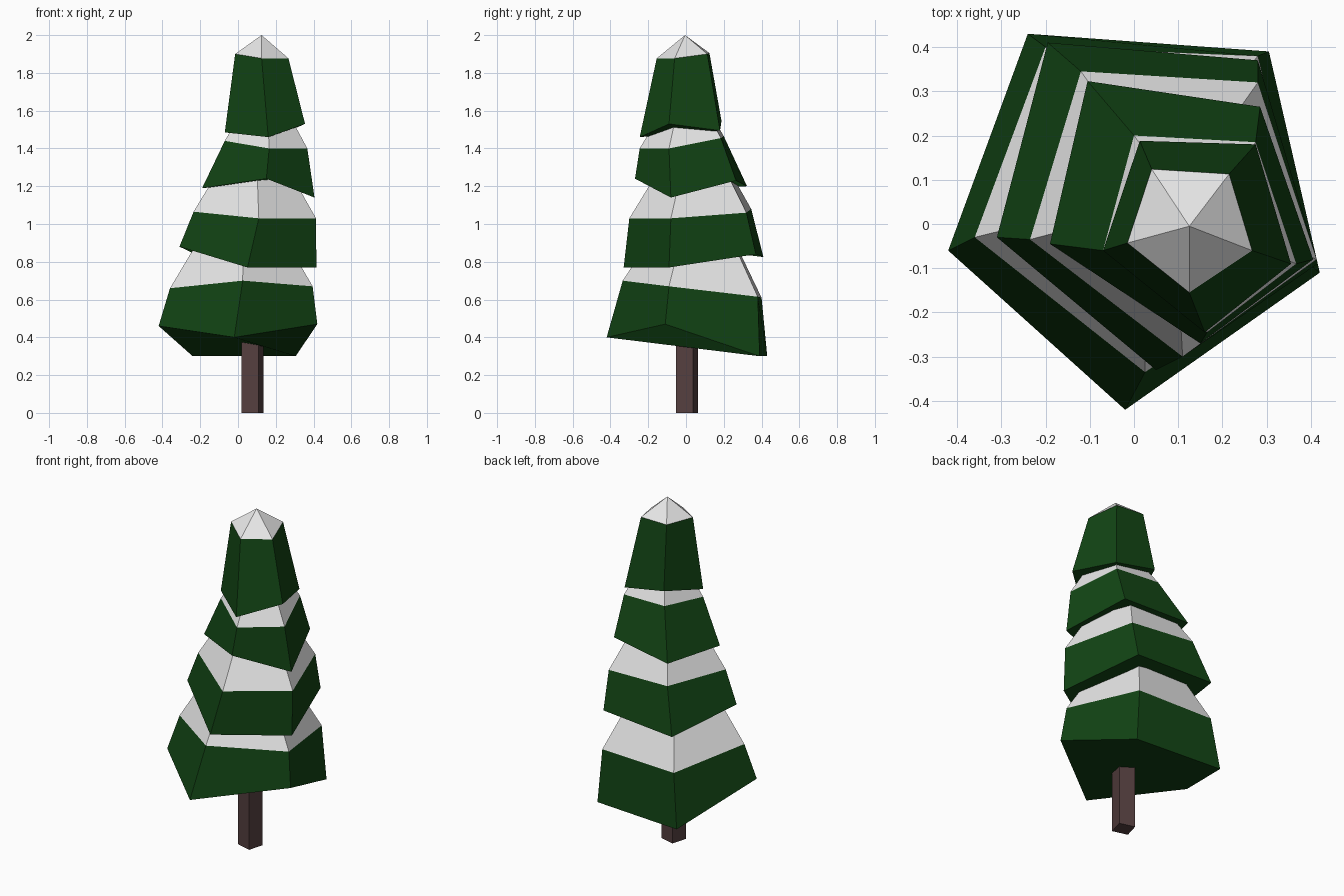
import bpy
import bmesh
import math
from mathutils import Vector

if "Cube" in bpy.data.objects:
    bpy.data.objects.remove(bpy.data.objects["Cube"], do_unlink=True)


def make_material(name, color):
    material = bpy.data.materials.new(name)
    material.use_nodes = True
    material.diffuse_color = color
    shader = material.node_tree.nodes["Principled BSDF"]
    shader.inputs["Base Color"].default_value = color
    shader.inputs["Roughness"].default_value = 0.9
    return material


green = make_material("needle green", (0.006, 0.058, 0.007, 1))
white = make_material("snow white", (0.8, 0.8, 0.8, 1))
brown = make_material("bark brown", (0.09, 0.05, 0.05, 1))


def finish_object(name, mesh_builder, materials):
    bmesh.ops.recalc_face_normals(mesh_builder, faces=mesh_builder.faces[:])
    mesh = bpy.data.meshes.new(name)
    mesh_builder.to_mesh(mesh)
    mesh_builder.free()
    for material in materials:
        mesh.materials.append(material)
    part = bpy.data.objects.new(name, mesh)
    bpy.context.scene.collection.objects.link(part)
    return part


def skin_between(mesh_builder, lower, upper, material_index):
    """Join two rings of vertices with a band of quads."""
    count = len(lower)
    for i in range(count):
        j = (i + 1) % count
        face = mesh_builder.faces.new((lower[i], lower[j], upper[j], upper[i]))
        face.material_index = material_index


def shrink_ring(ring, amount, rise):
    """Pull a ring towards its centre and lift it."""
    centre = sum((Vector(p) for p in ring), Vector()) / len(ring)
    lift = Vector((0, 0, rise))
    return [Vector(p).lerp(centre, amount) + lift for p in ring]


def add_tier(name, hem, snow_line, amount, rise, tip=None):
    """Green skirt from hem to snow line, with a snow cap above it."""
    builder = bmesh.new()
    bottom = [builder.verts.new(p) for p in hem]
    middle = [builder.verts.new(p) for p in snow_line]
    builder.faces.new(bottom).material_index = 0
    skin_between(builder, bottom, middle, 0)
    if tip:
        peak = builder.verts.new(tip)
        for i, vertex in enumerate(middle):
            following = middle[(i + 1) % len(middle)]
            builder.faces.new((vertex, following, peak)).material_index = 1
    else:
        shrunk = shrink_ring(snow_line, amount, rise)
        top = [builder.verts.new(p) for p in shrunk]
        skin_between(builder, middle, top, 1)
        builder.faces.new(top).material_index = 1
    return finish_object(name, builder, (green, white))


# Tiers: corners run back right, back left, left, front, right side
add_tier(
    "bottom_tier",
    hem=[(-.24, .43, .3), (.305, .39, .3), (.42, -.11, .47),
         (-.02, -.42, .4), (-.42, -.06, .46)],
    snow_line=[(-.2, .4, .61), (.28, .38, .615), (.395, -.09, .67),
               (.025, -.335, .7), (-.36, -.03, .66)],
    amount=0.38, rise=0.25)

add_tier(
    "lower_middle_tier",
    hem=[(-.195, .41, .825), (.28, .37, .84), (.415, -.09, .77),
         (.05, -.33, .77), (-.31, -.03, .88)],
    snow_line=[(-.12, .345, 1.08), (.28, .32, 1.06), (.413, -.08, 1.03),
               (.11, -.3, 1.03), (-.235, -.035, 1.065)],
    amount=0.4, rise=0.22)

add_tier(
    "upper_middle_tier",
    hem=[(-.105, .323, 1.2), (.285, .265, 1.23), (.405, -.08, 1.14),
         (.15, -.27, 1.24), (-.19, -.045, 1.19)],
    snow_line=[(0, .2, 1.465), (.275, .185, 1.455), (.367, -.09, 1.4),
               (.165, -.245, 1.4), (-.07, -.06, 1.44)],
    amount=0.4, rise=0.15)

add_tier(
    "top_tier",
    hem=[(.013, .188, 1.545), (.275, .18, 1.495), (.355, -.09, 1.53),
         (.16, -.245, 1.46), (-.07, -.06, 1.485)],
    snow_line=[(.04, .124, 1.905), (.215, .113, 1.9), (.267, -.06, 1.877),
               (.125, -.155, 1.877), (-.015, -.043, 1.9)],
    amount=0, rise=0, tip=(.125, -.005, 2))

# Trunk: a slim square post, turned slightly
trunk_height = 0.44
trunk_width = 0.093
trunk_builder = bmesh.new()
bmesh.ops.create_cube(trunk_builder, size=1)
bmesh.ops.scale(trunk_builder, verts=trunk_builder.verts[:],
                vec=(trunk_width, trunk_width, trunk_height))
trunk = finish_object("trunk", trunk_builder, (brown,))
trunk.location = (0.077, 0.005, trunk_height / 2)
trunk.rotation_euler.z = math.radians(-15.5)
